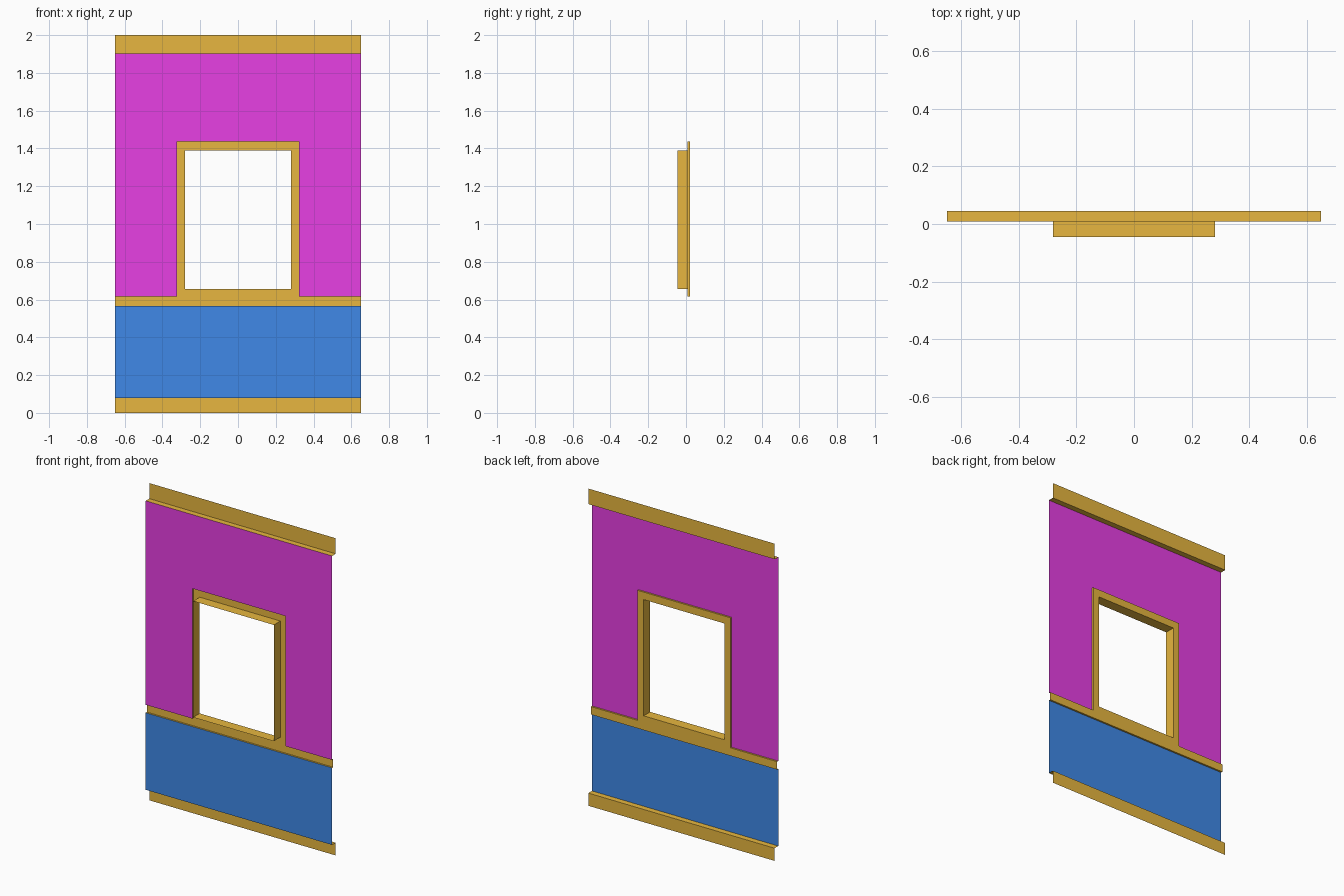
import bpy, bmesh

if "Cube" in bpy.data.objects:
    bpy.data.objects.remove(bpy.data.objects["Cube"])

W, CX, OX = 0.65, 0.324, 0.281            # half widths: wall, casing, opening
BASE, RAIL0, RAIL1 = 0.08, 0.566, 0.616
SILL, HEAD, CASE, CROWN, TOP = 0.656, 1.389, 1.436, 1.902, 2.0
Y_REVEAL, Y_WALL, Y_CASE, Y_TRIM = -0.045, 0.009, 0.02, 0.045


def material(name, color):
    m = bpy.data.materials.new(name)
    m.diffuse_color = (*color, 1)
    m.use_nodes = True
    m.node_tree.nodes["Principled BSDF"].inputs["Base Color"].default_value = m.diffuse_color
    return m


WOOD = material("orange_trim", (0.8, 0.47, 0.05))
PINK = material("magenta_wall", (0.8, 0.05, 0.77))
BLUE = material("blue_wainscot", (0.05, 0.25, 0.8))


def panel(bm, xs, zs, y, keep=lambda x, z: True):
    """Upright sheet of grid cells facing +y; keep() picks the cells by centre."""
    for x0, x1 in zip(xs, xs[1:]):
        for z0, z1 in zip(zs, zs[1:]):
            if keep((x0 + x1) / 2, (z0 + z1) / 2):
                bm.faces.new([bm.verts.new((x, y, z)) for x, z in
                              ((x0, z0), (x0, z1), (x1, z1), (x1, z0))])


def lip(bm, path, y0, y1):
    """Strip swept along y from a path of (x, z) points."""
    for (xa, za), (xb, zb) in zip(path, path[1:]):
        bm.faces.new([bm.verts.new(p) for p in
                      ((xa, y0, za), (xb, y0, zb), (xb, y1, zb), (xa, y1, za))])


def finish(bm, name, mat):
    bmesh.ops.remove_doubles(bm, verts=bm.verts, dist=1e-5)
    me = bpy.data.meshes.new(name)
    bm.to_mesh(me)
    bm.free()
    me.materials.append(mat)
    bpy.context.collection.objects.link(bpy.data.objects.new(name, me))


# Upper wall with the window notch
bm = bmesh.new()
panel(bm, [-W, -CX, CX, W], [RAIL1, CASE, CROWN], Y_WALL,
      lambda x, z: abs(x) > CX or z > CASE)
finish(bm, "upper_wall", PINK)

# Lower wall
bm = bmesh.new()
panel(bm, [-W, W], [BASE, RAIL0], Y_WALL)
finish(bm, "lower_wall", BLUE)

# Baseboard and crown: a raised face plus the ledge back to the wall
for name, z0, z1, ledge in (("baseboard", 0, BASE, [(-W, BASE), (W, BASE)]),
                            ("crown_trim", CROWN, TOP, [(W, CROWN), (-W, CROWN)])):
    bm = bmesh.new()
    panel(bm, [-W, W], [z0, z1], Y_TRIM)
    lip(bm, ledge, Y_WALL, Y_TRIM)
    finish(bm, name, WOOD)

# Chair rail and window casing in one piece, with lips and the deep reveal
bm = bmesh.new()
panel(bm, [-W, -CX, -OX, OX, CX, W], [RAIL0, RAIL1, SILL, HEAD, CASE], Y_CASE,
      lambda x, z: z < RAIL1 or (abs(x) < CX and not (abs(x) < OX and SILL < z < HEAD)))
lip(bm, [(-W, RAIL1), (-CX, RAIL1), (-CX, CASE), (CX, CASE), (CX, RAIL1), (W, RAIL1)],
    Y_WALL, Y_CASE)
lip(bm, [(W, RAIL0), (-W, RAIL0)], Y_WALL, Y_CASE)
lip(bm, [(-OX, SILL), (OX, SILL), (OX, HEAD), (-OX, HEAD), (-OX, SILL)], Y_REVEAL, Y_CASE)
finish(bm, "rail_and_window_casing", WOOD)
